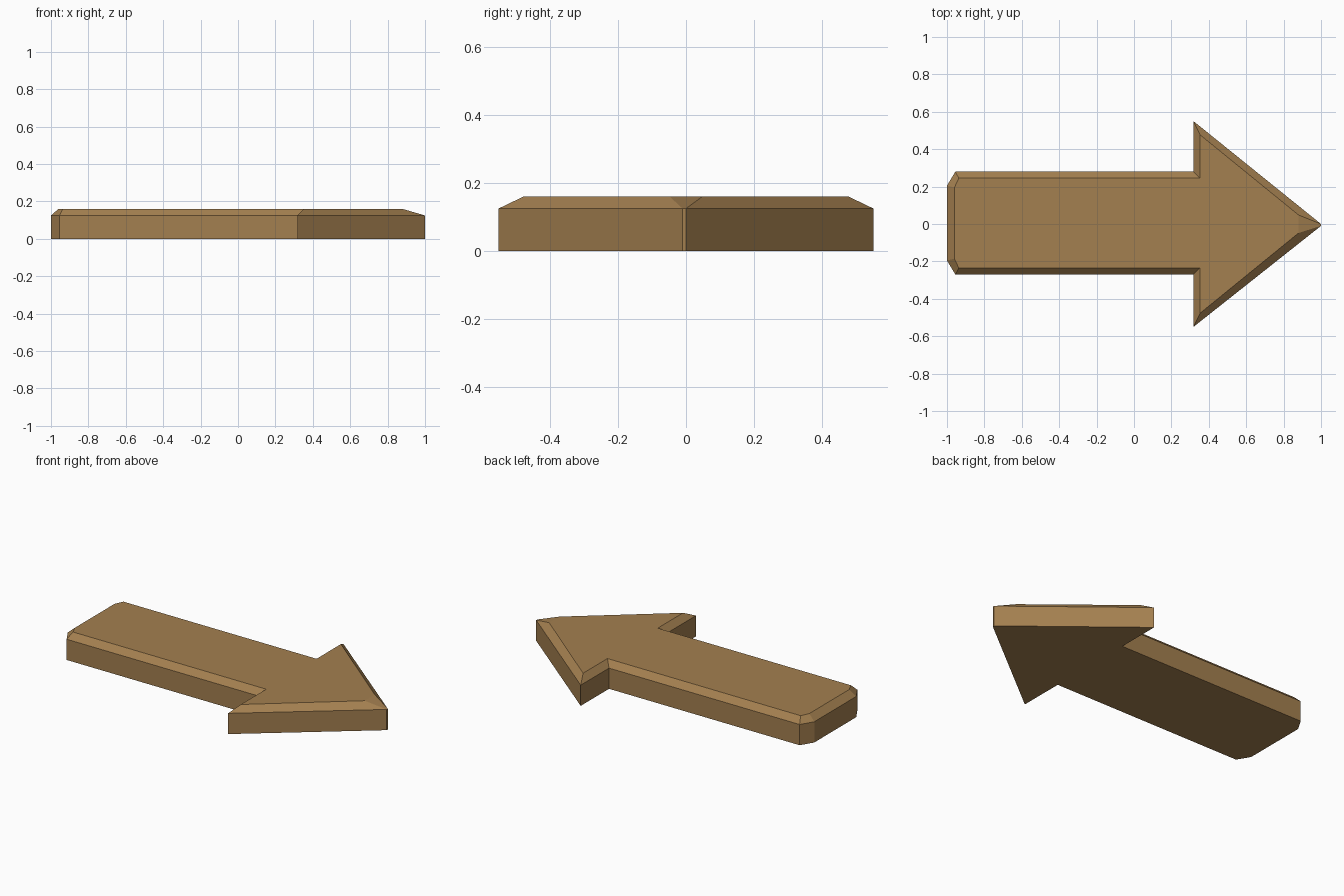
import bpy
import bmesh

cube = bpy.data.objects.get("Cube")
if cube:
    bpy.data.objects.remove(cube, do_unlink=True)

# Brown wood
wood = bpy.data.materials.new("brown_wood")
wood.use_nodes = True
colour = (0.37, 0.215, 0.08, 1)
wood.diffuse_color = colour
wood.node_tree.nodes["Principled BSDF"].inputs["Base Color"].default_value = colour

# Half outlines from tail to tip: x, half width, sideways shift
WALL = [(-1, 0.2, 0.005), (-0.955, 0.275, 0.005), (0.318, 0.275, 0.005),
        (0.318, 0.55, 0), (1, 0.005, -0.005)]
FACE = [(-0.96, 0.19, 0.005), (-0.937, 0.24, 0.005), (0.353, 0.24, 0.005),
        (0.353, 0.477, 0), (0.88, 0.048, 0)]


def ring(bm, half, z):
    """Closed loop of vertices, counter-clockwise seen from above."""
    right = [(x, s - w, z) for x, w, s in half]
    left = [(x, s + w, z) for x, w, s in reversed(half)]
    return [bm.verts.new(p) for p in right + left]


# Arrow board: straight walls, sloping rim, flat top
bm = bmesh.new()
rings = [ring(bm, WALL, 0), ring(bm, WALL, 0.125), ring(bm, FACE, 0.16)]
for low, high in zip(rings, rings[1:]):
    n = len(low)
    for i in range(n):
        j = (i + 1) % n
        bm.faces.new((low[i], low[j], high[j], high[i]))
bm.faces.new(rings[-1])
bm.faces.new(rings[0][::-1])
bmesh.ops.recalc_face_normals(bm, faces=bm.faces)

mesh = bpy.data.meshes.new("arrow_board")
bm.to_mesh(mesh)
bm.free()
mesh.materials.append(wood)
board = bpy.data.objects.new("arrow_board", mesh)
bpy.context.collection.objects.link(board)
